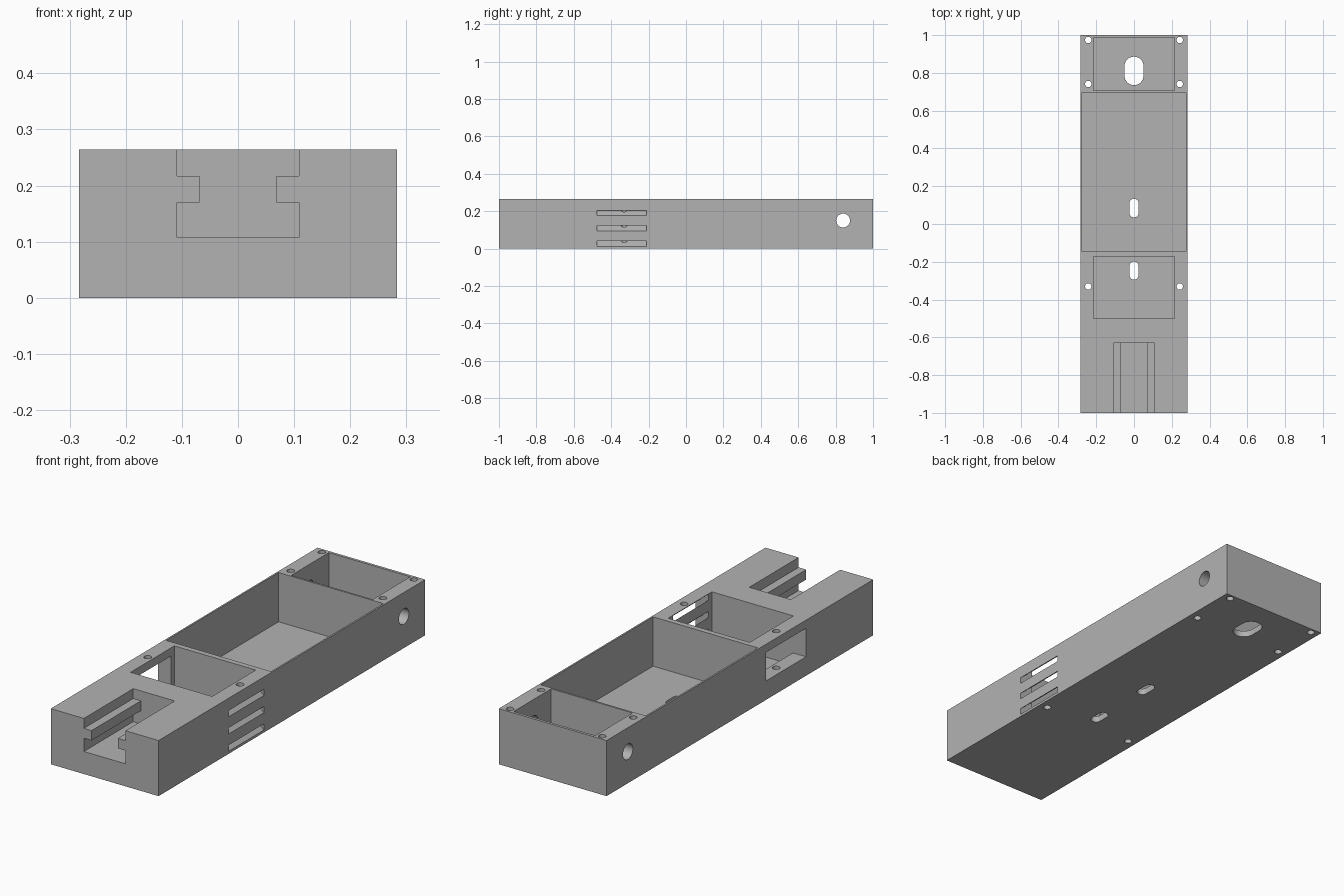
import bpy, bmesh, math
from mathutils import Vector

old = bpy.data.objects.get("Cube")
if old:
    bpy.data.objects.remove(old, do_unlink=True)

grey = bpy.data.materials.new("plain grey")
grey.use_nodes = True
colour = (0.45, 0.45, 0.45, 1)
grey.diffuse_color = colour
grey.node_tree.nodes["Principled BSDF"].inputs["Base Color"].default_value = colour

W, H = 0.283, 0.264          # half width, height
FLOOR, TOP = 0.03, H + 0.1   # pocket floor, cutter top above the block


def prism(name, outline, sweep):
    """Closed solid made by sweeping an outline along a vector."""
    bm = bmesh.new()
    face = bm.faces.new([bm.verts.new(p) for p in outline])
    grown = bmesh.ops.extrude_face_region(bm, geom=[face])["geom"]
    bmesh.ops.translate(bm, vec=Vector(sweep),
                        verts=[v for v in grown if isinstance(v, bmesh.types.BMVert)])
    bmesh.ops.recalc_face_normals(bm, faces=bm.faces)
    mesh = bpy.data.meshes.new(name)
    bm.to_mesh(mesh)
    bm.free()
    obj = bpy.data.objects.new(name, mesh)
    bpy.context.collection.objects.link(obj)
    return obj


def box(name, x0, x1, y0, y1, z0, z1):
    return prism(name, [(x0, y0, z0), (x1, y0, z0), (x1, y1, z0), (x0, y1, z0)],
                 (0, 0, z1 - z0))


def arc(cx, cy, r, start, end, n):
    return [(cx + r * math.cos(start + (end - start) * i / n),
             cy + r * math.sin(start + (end - start) * i / n)) for i in range(n + 1)]


def oblong(name, r, y0, y1):
    """Round-ended vertical hole through the floor."""
    pts = arc(0, y1 - r, r, 0, math.pi, 16) + arc(0, y0 + r, r, math.pi, math.tau, 16)
    return prism(name, [(x, y, -0.1) for x, y in pts], (0, 0, 0.2))


body = box("housing", -W, W, -1, 1, 0, H)
cutters = [
    # Open pockets
    box("front_pocket", -0.214, 0.214, -0.5, -0.172, FLOOR, TOP),
    box("main_pocket", -0.275, 0.275, -0.146, 0.697, FLOOR, TOP),
    box("rear_pocket", -0.214, 0.214, 0.706, 0.987, FLOOR, TOP),
    # Window in the side wall
    box("side_window", -0.4, -0.1, -0.496, -0.195, 0.09, 0.225),
    # Openings in the floor
    oblong("rear_floor_hole", 0.05, 0.735, 0.886),
    oblong("main_floor_hole", 0.024, 0.035, 0.134),
    oblong("front_floor_hole", 0.024, -0.295, -0.198),
]

# Front channel with a lip on each side
half = [(0.109, 0.107), (0.109, 0.17), (0.069, 0.17), (0.069, 0.217), (0.109, 0.217), (0.109, TOP)]
profile = half + [(-x, z) for x, z in reversed(half)]
cutters.append(prism("channel", [(x, -1.1, z) for x, z in profile], (0, 0.47, 0)))

# Screw holes
for x in (-0.242, 0.242):
    for y in (0.974, 0.741, -0.331):
        ring = arc(x, y, 0.017, 0, math.tau, 24)[:-1]
        cutters.append(prism("screw_hole", [(a, b, -0.1) for a, b in ring], (0, 0, 0.5)))

# Cable hole across both side walls
ring = arc(0.84, 0.15, 0.037, 0, math.tau, 32)[:-1]
cutters.append(prism("cable_hole", [(-0.4, a, b) for a, b in ring], (0.8, 0, 0)))

# Slanted vents rising inward
slope = math.tan(math.radians(40))
for z in (0.012, 0.094, 0.176):
    x_in, x_out = 0.2, 0.3
    low_in, low_out = z + (W - x_in) * slope, z + (W - x_out) * slope
    cutters.append(prism("vent", [(x_out, -0.475, low_out), (x_in, -0.475, low_in),
                                  (x_in, -0.475, low_in + 0.029),
                                  (x_out, -0.475, low_out + 0.029)], (0, 0.265, 0)))

# Carve everything out of the block, then drop the cutters
for cutter in cutters:
    cutter.hide_render = True
    mod = body.modifiers.new(cutter.name, "BOOLEAN")
    mod.operation = "DIFFERENCE"
    mod.solver = "EXACT"
    mod.object = cutter
bpy.context.view_layer.update()
carved = bpy.data.meshes.new_from_object(
    body.evaluated_get(bpy.context.evaluated_depsgraph_get()))
body.modifiers.clear()
body.data = carved
for cutter in cutters:
    bpy.data.objects.remove(cutter, do_unlink=True)

carved.materials.clear()
carved.materials.append(grey)
bpy.context.view_layer.objects.active = body
body.select_set(True)
bpy.ops.object.shade_smooth_by_angle(angle=math.radians(30))
